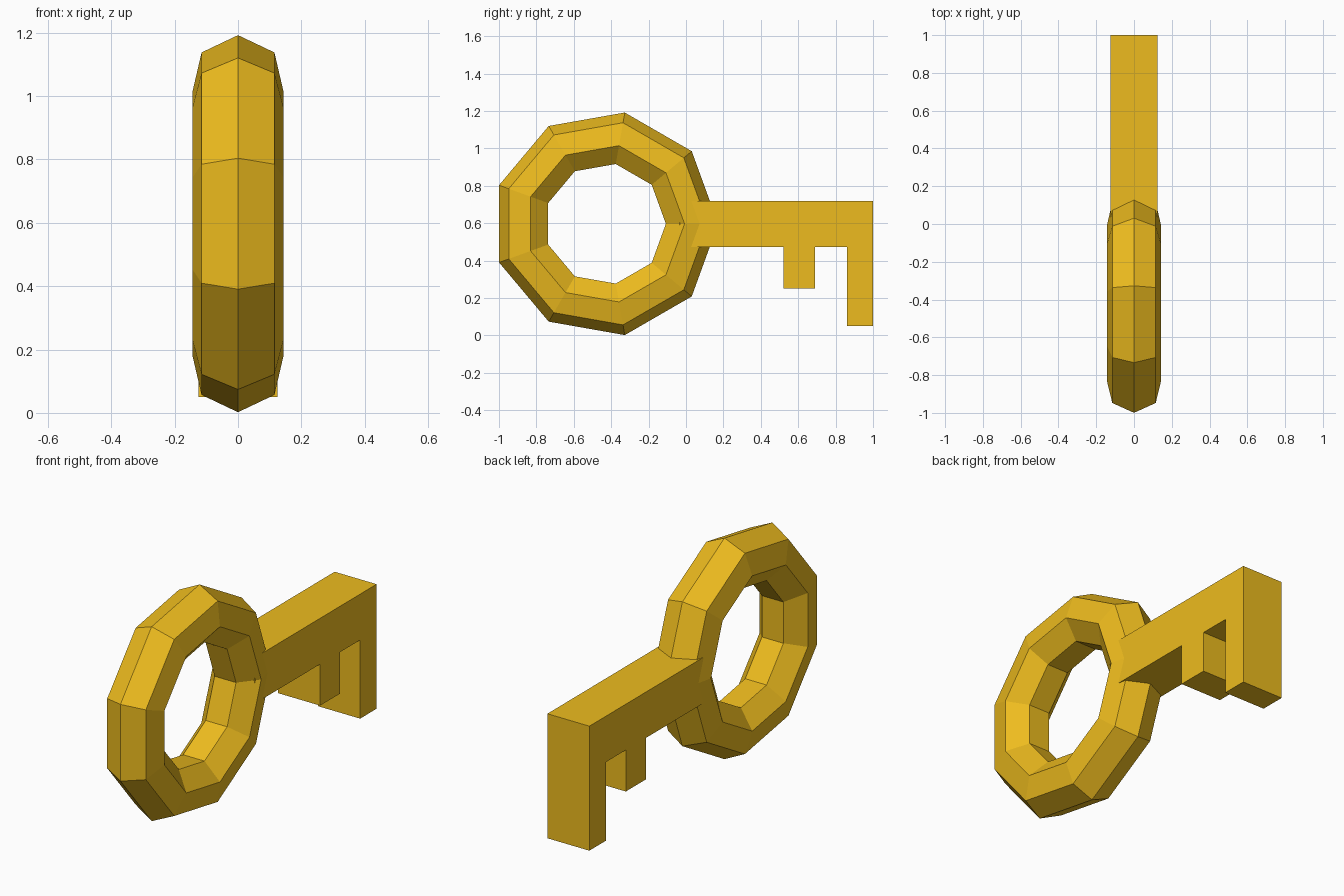
import bpy, bmesh
from math import radians

if "Cube" in bpy.data.objects:
    bpy.data.objects.remove(bpy.data.objects["Cube"])

gold = bpy.data.materials.new("gold")
gold.diffuse_color = (0.85, 0.50, 0.013, 1)
gold.use_nodes = True
gold.node_tree.nodes["Principled BSDF"].inputs["Base Color"].default_value = gold.diffuse_color

# Ring handle: low-poly torus, 9 segments around, 7-sided section
bpy.ops.mesh.primitive_torus_add(
    major_segments=9, minor_segments=7, major_radius=0.457, minor_radius=0.147,
    location=(0, -0.432, 0.597), rotation=(radians(90), 0, radians(90)))
ring = bpy.context.object
ring.name = "ring_handle"
ring.data.materials.append(gold)

# Shaft with two teeth: side profile (y, z) extruded across x
W = 0.125
profile = [(-0.036, 0.72), (-0.036, 0.473), (0.52, 0.473), (0.52, 0.25),
           (0.69, 0.25), (0.69, 0.473), (0.86, 0.473), (0.86, 0.05),
           (1.0, 0.05), (1.0, 0.72)]
bm = bmesh.new()
face = bm.faces.new([bm.verts.new((-W, y, z)) for y, z in profile])
ext = bmesh.ops.extrude_face_region(bm, geom=[face])
moved = [g for g in ext["geom"] if isinstance(g, bmesh.types.BMVert)]
bmesh.ops.translate(bm, verts=moved, vec=(2 * W, 0, 0))
bmesh.ops.recalc_face_normals(bm, faces=bm.faces)
mesh = bpy.data.meshes.new("toothed_shaft")
bm.to_mesh(mesh)
bm.free()
mesh.materials.append(gold)
shaft = bpy.data.objects.new("toothed_shaft", mesh)
bpy.context.collection.objects.link(shaft)
